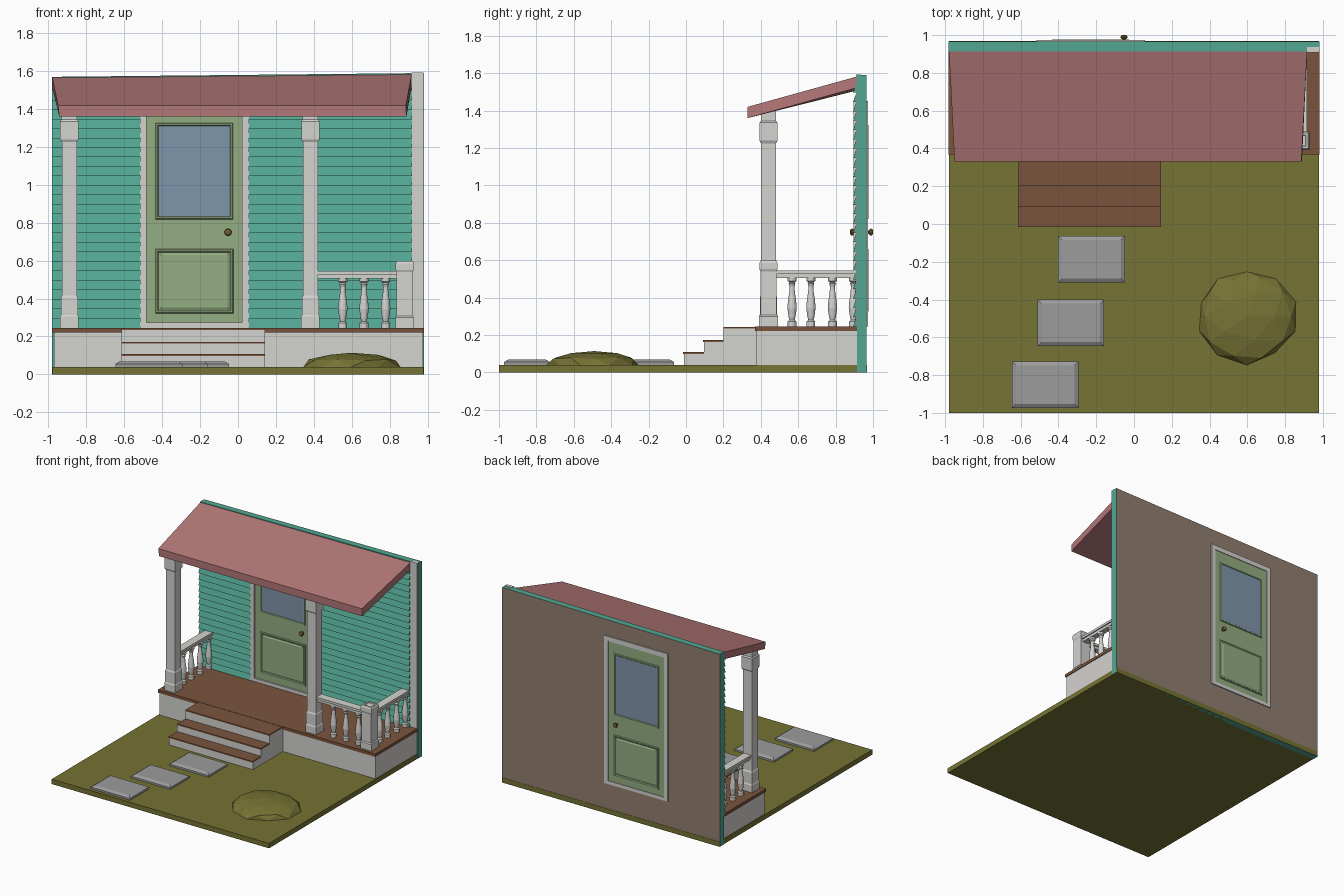
import bpy, bmesh, math, random
from mathutils import Vector

if "Cube" in bpy.data.objects:
    bpy.data.objects.remove(bpy.data.objects["Cube"])

def lin(c):
    c /= 255
    return c / 12.92 if c <= 0.04045 else ((c + 0.055) / 1.055) ** 2.4

def material(name, r, g, b):
    m = bpy.data.materials.new(name)
    m.diffuse_color = (lin(r), lin(g), lin(b), 1)
    m.use_nodes = True
    m.node_tree.nodes["Principled BSDF"].inputs["Base Color"].default_value = m.diffuse_color
    return m

GRASS = material("olive grass", 118, 115, 52)
TEAL = material("teal siding", 82, 166, 146)
TAN = material("tan inner wall", 146, 126, 112)
ROOF = material("dusty red roof", 180, 120, 120)
TRIM = material("off white trim", 212, 211, 208)
DOOR = material("sage green door", 148, 174, 130)
GLASS = material("blue grey glass", 127, 150, 172)
WOOD = material("brown wood", 122, 84, 60)
STONE = material("grey stone", 156, 156, 156)
BRASS = material("dark brass", 124, 100, 46)

def finish(name, bm, *mats):
    bmesh.ops.recalc_face_normals(bm, faces=bm.faces)
    me = bpy.data.meshes.new(name)
    bm.to_mesh(me)
    bm.free()
    for m in mats:
        me.materials.append(m)
    ob = bpy.data.objects.new(name, me)
    bpy.context.collection.objects.link(ob)
    return ob

def add_loops(bm, loops, cap_start=True, cap_end=True):
    """Skin a list of equal-length point loops."""
    rings = [[bm.verts.new(p) for p in lp] for lp in loops]
    n = len(rings[0])
    for a, b in zip(rings, rings[1:]):
        for i in range(n):
            j = (i + 1) % n
            bm.faces.new((a[i], a[j], b[j], b[i]))
    if cap_start:
        bm.faces.new(rings[0][::-1])
    if cap_end:
        bm.faces.new(rings[-1])

def rect(x0, x1, y0, y1, z):
    return [(x0, y0, z), (x1, y0, z), (x1, y1, z), (x0, y1, z)]

def boxes(name, mat, *bs):
    bm = bmesh.new()
    for x0, x1, y0, y1, z0, z1 in bs:
        add_loops(bm, [rect(x0, x1, y0, y1, z0), rect(x0, x1, y0, y1, z1)])
    return finish(name, bm, mat)

def stack(name, mat, cx, cy, levels):
    """Rectangular column from (z, half x, half y) levels."""
    bm = bmesh.new()
    add_loops(bm, [rect(cx - a, cx + a, cy - b, cy + b, z) for z, a, b in levels])
    return finish(name, bm, mat)

# Lawn, stepping stones and mound
boxes("lawn", GRASS, (-.98, .98, -1, .968, 0, .04))
for k, (cx, cy) in enumerate([(-.225, -.187), (-.335, -.524), (-.47, -.85)]):
    stack(f"stepping_stone_{k + 1}", STONE, cx, cy,
          [(.035, .177, .123), (.055, .177, .123), (.068, .155, .102)])
random.seed(4)
bm = bmesh.new()
bmesh.ops.create_icosphere(bm, subdivisions=2, radius=1)
for v in bm.verts:
    k = random.uniform(.94, 1.04)
    v.co = Vector((.598 + .265 * k * v.co.x, -.49 + .25 * k * v.co.y,
                   max(.03, .04 + .074 * v.co.z)))
finish("grass_mound", bm, GRASS)

# House wall: teal with a tan back
bm = bmesh.new()
x = .982
add_loops(bm, [rect(-x, x, .914, .966, 0),
               [(-x, .914, 1.57), (x, .914, 1.59), (x, .966, 1.59), (-x, .966, 1.57)]])
wall = finish("house_wall", bm, TEAL, TAN)
for p in wall.data.polygons:
    p.material_index = int(p.normal.y > .9)

# Overlapping clapboards
def siding(name, x0, x1, z0, count, h=.05):
    prof = []
    for i in range(count):
        prof += [(.893, z0 + i * h), (.911, z0 + (i + 1) * h)]
    prof += [(.92, z0 + count * h), (.92, z0)]
    bm = bmesh.new()
    add_loops(bm, [[(x, y, z) for y, z in prof] for x in (x0, x1)])
    finish(name, bm, TEAL)

siding("siding_left", -.982, -.512, .246, 26)
siding("siding_right", .055, .917, .246, 26)
siding("siding_over_door", -.512, .055, 1.446, 2)
boxes("corner_board", TRIM, (.915, .98, .908, .936, .24, 1.594))

# Door frame, door leaf, mouldings on both sides
fy0, fy1 = .895, .974
boxes("door_frame", TRIM, (-.517, -.482, fy0, fy1, .246, 1.45), (.022, .058, fy0, fy1, .246, 1.45),
      (-.482, .022, fy0, fy1, 1.412, 1.45), (-.482, .022, fy0, fy1, .246, .273))
dy0, dy1 = .908, .969
boxes("door", DOOR, (-.482, .022, dy0, dy1, .273, 1.412))

def moulding(name, x0, x1, z0, z1, steps, fill):
    bm = bmesh.new()
    for y, s in ((dy0, -1), (dy1, 1)):
        loops = []
        for inset, out in steps:
            a, b, c, d, w = x0 + inset, x1 - inset, z0 + inset, z1 - inset, y + s * out
            loops.append([(a, w, c), (b, w, c), (b, w, d), (a, w, d)])
        add_loops(bm, loops, False, fill)
    finish(name, bm, DOOR)

moulding("window_moulding", -.437, -.026, .818, 1.327, [(0, -.001), (.004, .007), (.012, .007), (.018, 0)], False)
moulding("door_lower_panel", -.437, -.024, .322, .662,
         [(0, -.001), (.004, .007), (.012, .007), (.018, .001), (.024, .001), (.032, .005)], True)
boxes("door_glass", GLASS, (-.422, -.041, dy0 - .002, dy1 + .002, .833, 1.312))

# Turned parts
def lathe(bm, prof, n, place):
    add_loops(bm, [[place(r * math.cos(2 * math.pi * i / n), r * math.sin(2 * math.pi * i / n), h)
                    for i in range(n)] for r, h in prof])

bm = bmesh.new()
knob = [(.014, 0), (.014, .004), (.008, .006), (.008, .009), (.016, .013), (.019, .02), (.016, .027), (.008, .031)]
for y, s in ((dy0, -1), (dy1, 1)):
    lathe(bm, knob, 12, lambda a, b, h: (-.053 + a, y + s * h, .75 + b))
finish("door_knobs", bm, BRASS)

# Porch base, deck and steps
boxes("porch_base", TRIM, (-.972, .976, .376, .914, .04, .222))
boxes("porch_deck", WOOD, (-.981, .981, .368, .914, .222, .246))
sx0, sx1 = -.615, .142
steps = [(-.012, .095, .108), (.095, .2, .172), (.2, .37, .244)]
boxes("step_risers", TRIM, *[(sx0, sx1, y, .376, .04, z - .01) for y, _, z in steps])
boxes("step_treads", WOOD, *[(sx0, sx1, y - .004 * (z < .2), e, z - .01, z) for y, e, z in steps])

# Roof slab, slightly askew
bm = bmesh.new()
add_loops(bm, [[(-.943, .33, 1.36), (.889, .33, 1.36), (.917, .925, 1.525), (-.98, .925, 1.51)],
               [(-.95, .33, 1.42), (.886, .33, 1.42), (.917, .925, 1.585), (-.98, .925, 1.568)]])
finish("porch_roof", bm, ROOF)

# Roof posts and newel
def square(levels):
    return [(z, w, w) for z, w in levels]

for name, cx in (("left_post", -.89), ("right_post", .382)):
    stack(name, TRIM, cx, .441, square([
        (.24, .049), (.305, .049), (.312, .045), (.405, .045), (.415, .04), (1.225, .04),
        (1.24, .048), (1.335, .048), (1.345, .041), (1.395, .041)]))
stack("newel_post", TRIM, .88, .441, square([
    (.24, .05), (.3, .05), (.308, .043), (.54, .043), (.552, .048), (.585, .048), (.598, .042), (.598, .03), (.592, .027)]))

# Handrails: lower rail plus wider cap
def railing(name, along_x, c, a, b):
    bs = [(.024, .505, .527), (.033, .527, .546)]
    boxes(name, TRIM, *[(a, b, c - w, c + w, z0, z1) if along_x else (c - w, c + w, a, b, z0, z1)
                        for w, z0, z1 in bs])

railing("front_handrail", True, .441, .41, .85)
railing("right_handrail", False, .882, .47, .91)
railing("left_handrail", False, -.89, .47, .91)

# Balusters
turned = [(.023, .246), (.023, .272), (.014, .28), (.019, .3), (.025, .345), (.022, .38),
          (.015, .43), (.013, .46), (.018, .475), (.014, .482), (.024, .49), (.024, .508)]
ys = (.567, .668, .783, .895)
spots = [(x, .441) for x in (.553, .665, .779)] + [(x, y) for x in (-.89, .882) for y in ys]
for k, (px, py) in enumerate(spots):
    bm = bmesh.new()
    lathe(bm, turned, 12, lambda a, b, h: (px + a, py + b, h))
    finish(f"baluster_{k + 1}", bm, TRIM)
